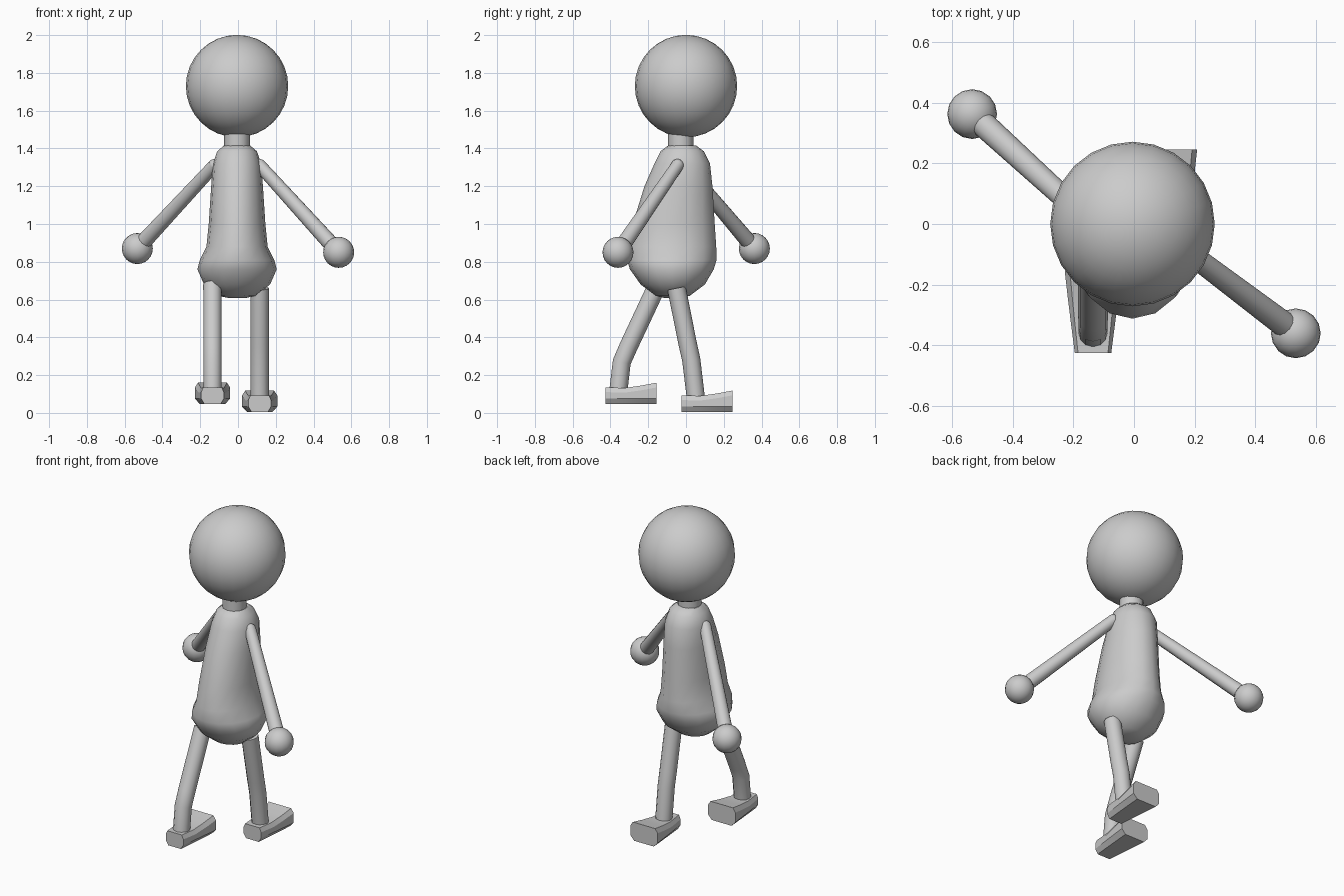
import bpy, bmesh
from math import cos, sin, pi, radians

if "Cube" in bpy.data.objects:
    bpy.data.objects.remove(bpy.data.objects["Cube"])


def smooth(obj, angle=35):
    bpy.ops.object.select_all(action='DESELECT')
    obj.select_set(True)
    bpy.context.view_layer.objects.active = obj
    bpy.ops.object.shade_smooth_by_angle(angle=radians(angle))


def loft(name, rings, angle=35):
    """Skin a list of equal-length point rings and cap both ends."""
    bm = bmesh.new()
    loops = [[bm.verts.new(p) for p in ring] for ring in rings]
    n = len(loops[0])
    for a, b in zip(loops, loops[1:]):
        for i in range(n):
            j = (i + 1) % n
            bm.faces.new((a[i], a[j], b[j], b[i]))
    bm.faces.new(loops[0])
    bm.faces.new(loops[-1])
    bmesh.ops.recalc_face_normals(bm, faces=bm.faces)
    mesh = bpy.data.meshes.new(name)
    bm.to_mesh(mesh)
    bm.free()
    obj = bpy.data.objects.new(name, mesh)
    bpy.context.collection.objects.link(obj)
    smooth(obj, angle)
    return obj


def ball(name, loc, r, seg):
    bpy.ops.mesh.primitive_uv_sphere_add(segments=seg, ring_count=seg // 2 + 4,
                                         radius=r, location=loc)
    obj = bpy.context.object
    obj.name = name
    smooth(obj, 60)


def tube(name, points, r0, r1):
    """Round limb along a path, tapering from r0 to r1."""
    cu = bpy.data.curves.new(name, 'CURVE')
    cu.dimensions = '3D'
    cu.bevel_depth = 1.0
    cu.bevel_resolution = 4
    cu.use_fill_caps = True
    sp = cu.splines.new('POLY')
    sp.points.add(len(points) - 1)
    for i, p in enumerate(points):
        sp.points[i].co = (*p, 1)
        sp.points[i].radius = r0 + (r1 - r0) * i / (len(points) - 1)
    obj = bpy.data.objects.new(name, cu)
    bpy.context.collection.objects.link(obj)
    bpy.ops.object.select_all(action='DESELECT')
    obj.select_set(True)
    bpy.context.view_layer.objects.active = obj
    bpy.ops.object.convert(target='MESH')
    smooth(bpy.context.object, 40)


# Head and neck
ball("head", (-0.005, 0, 1.73), 0.271, 24)
tube("neck", [(-0.005, -0.028, 1.38), (-0.005, -0.028, 1.52)], 0.068, 0.068)

# Torso: z, centre y, half width, half depth
sections = [(0.607, -0.07, 0.04, 0.04), (0.62, -0.07, 0.1, 0.09),
            (0.68, -0.07, 0.175, 0.17), (0.76, -0.075, 0.21, 0.222),
            (0.81, -0.075, 0.197, 0.237), (0.88, -0.072, 0.162, 0.232),
            (1.0, -0.065, 0.15, 0.217), (1.2, -0.04, 0.137, 0.18),
            (1.32, -0.02, 0.128, 0.147), (1.385, -0.02, 0.105, 0.115),
            (1.415, -0.02, 0.07, 0.075)]
loft("torso", [[(-0.005 + rx * cos(2 * pi * i / 16), cy + ry * sin(2 * pi * i / 16), z)
                for i in range(16)] for z, cy, rx, ry in sections], 40)

# Arms and hands in a walking swing
arms = {"right": ((0.115, -0.045, 1.31), (0.533, -0.36, 0.85)),
        "left": ((-0.125, -0.01, 1.31), (-0.533, 0.362, 0.87))}
for side, (shoulder, hand) in arms.items():
    wrist = [s + (h - s) * 0.9 for s, h in zip(shoulder, hand)]
    tube(side + "_arm", [shoulder, wrist], 0.034, 0.042)
    ball(side + "_shoulder", shoulder, 0.034, 12)
    ball(side + "_hand", hand, 0.082, 16)

# Legs: x, path of (y, z), heel y, sole z
legs = {"right": (0.115, [(-0.05, 0.66), (0.008, 0.37), (0.028, 0.28), (0.052, 0.08)],
                  -0.025, 0.005),
        "left": (-0.135, [(-0.15, 0.68), (-0.305, 0.35), (-0.34, 0.27), (-0.36, 0.1)],
                 -0.425, 0.047)}
for side, (x, path, heel, sole) in legs.items():
    tube(side + "_leg", [(x, y, z) for y, z in path], 0.049, 0.048)
    # Foot: wedge-shaped block, wider and taller at the toe
    rings = []
    for y, w, top in [(0, 0.06, 0.088), (0.1, 0.073, 0.085),
                      (0.19, 0.084, 0.098), (0.27, 0.093, 0.113)]:
        half = [(0.72 * w, 0), (w, 0.028), (w, top - 0.025), (0.82 * w, top)]
        outline = half + [(-u, v) for u, v in reversed(half)]
        rings.append([(x + u, heel + y, sole + v) for u, v in outline])
    loft(side + "_foot", rings, 25)
